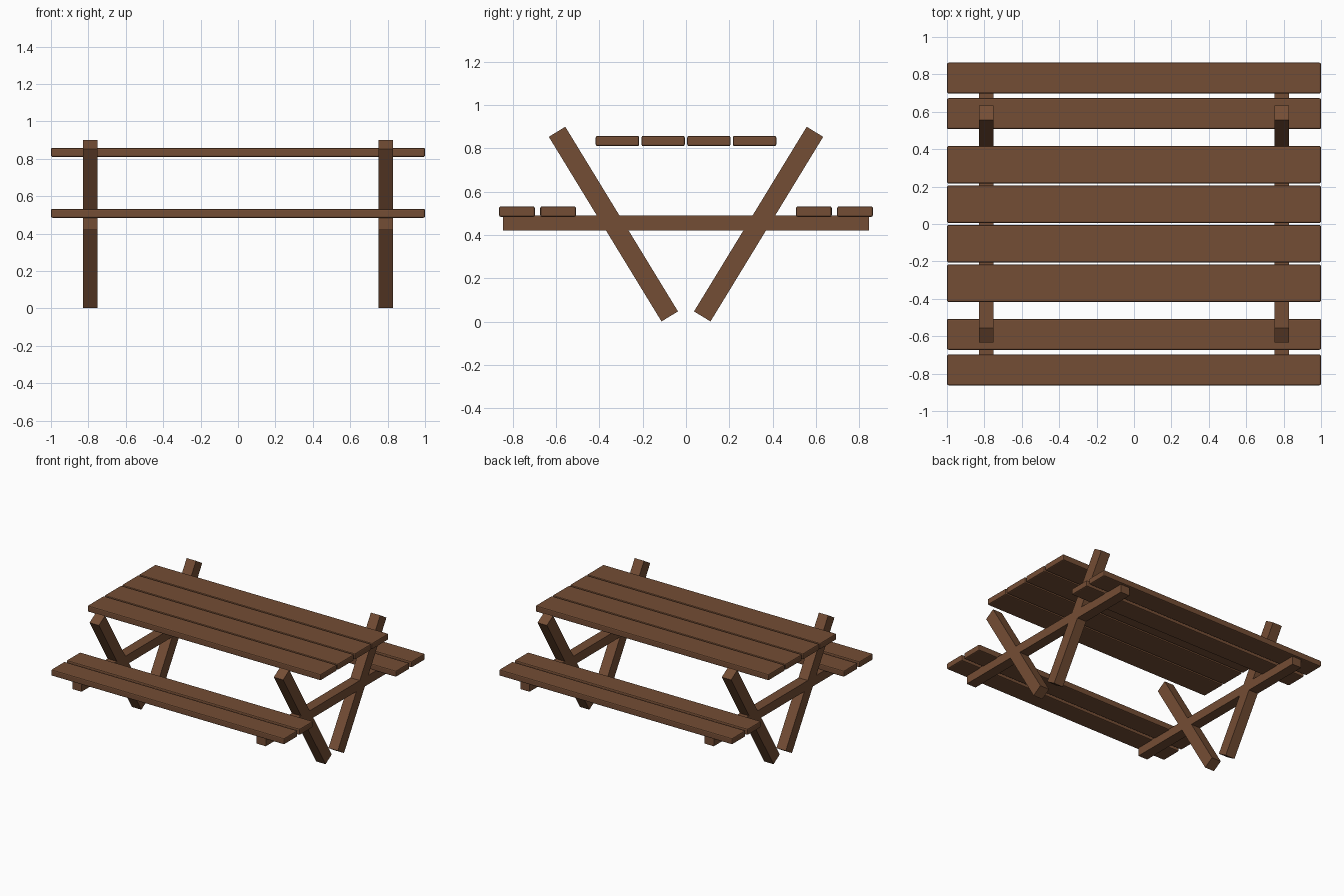
import bpy
import math

if "Cube" in bpy.data.objects:
    bpy.data.objects.remove(bpy.data.objects["Cube"])

wood = bpy.data.materials.new("brown wood")
wood.diffuse_color = (0.175, 0.075, 0.035, 1)
wood.use_nodes = True
wood.node_tree.nodes["Principled BSDF"].inputs["Base Color"].default_value = wood.diffuse_color


def box(name, size, loc, tilt=0, bevel=0):
    bpy.ops.mesh.primitive_cube_add(size=1, location=loc)
    ob = bpy.context.object
    ob.name = name
    ob.scale = size
    bpy.ops.object.transform_apply(location=False, rotation=False, scale=True)
    ob.rotation_euler.x = tilt
    if bevel:
        mod = ob.modifiers.new("chamfer", 'BEVEL')
        mod.width = bevel
        mod.segments = 2
    ob.data.materials.append(wood)
    return ob


# table top planks
for i in range(4):
    box("table_plank", (2, 0.2, 0.048), (0, (i - 1.5) * 0.211, 0.834), bevel=0.008)

# bench planks, two per side
for side in (-1, 1):
    for y in (0.59, 0.78):
        box("bench_plank", (2, 0.165, 0.048), (0, side * y, 0.508), bevel=0.008)

# end frames: a cross beam and two legs spreading upwards
for x in (-0.79, 0.79):
    box("cross_beam", (0.08, 1.69, 0.07), (x, 0, 0.455))
    for side in (-1, 1):
        box("leg", (0.08, 0.089, 0.998), (x, side * 0.335, 0.4505),
            tilt=-side * math.radians(31.4))
